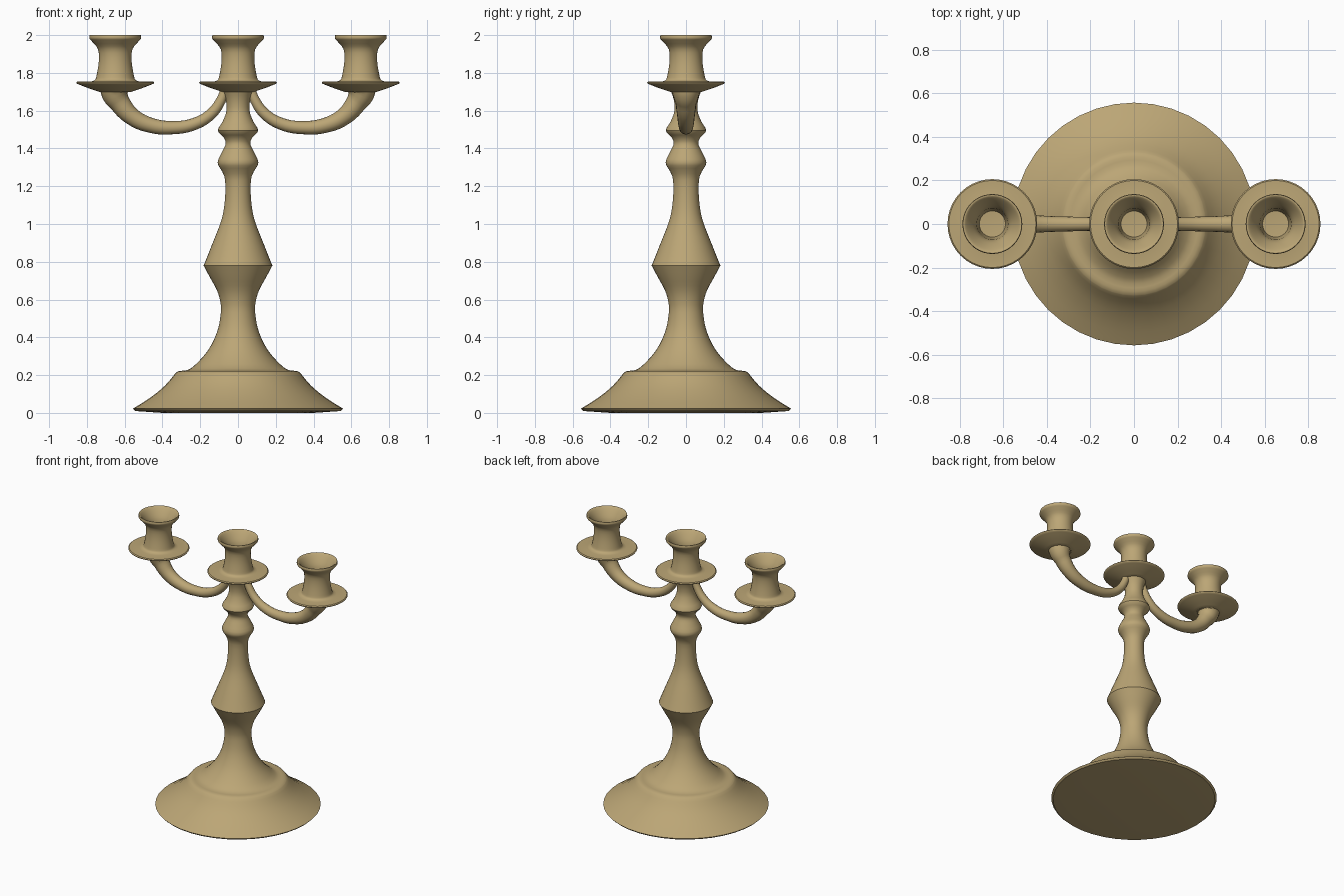
import bpy, bmesh
from math import sin, cos, pi, radians

if "Cube" in bpy.data.objects:
    bpy.data.objects.remove(bpy.data.objects["Cube"])

brass = bpy.data.materials.new("aged_brass")
brass.diffuse_color = (0.50, 0.38, 0.18, 1)
brass.use_nodes = True
brass.node_tree.nodes["Principled BSDF"].inputs["Base Color"].default_value = brass.diffuse_color
SIDES = 40


def smooth_run(pts, steps=3):
    """Catmull-Rom curve through the points of one profile run."""
    if len(pts) < 3:
        return list(pts)
    p = [pts[0]] + list(pts) + [pts[-1]]
    out = []
    for i in range(1, len(p) - 2):
        for s in range(steps):
            t = s / steps
            out.append(tuple(
                0.5 * (2 * b + (c - a) * t + (2 * a - 5 * b + 4 * c - d) * t * t
                       + (3 * b - a - 3 * c + d) * t ** 3)
                for a, b, c, d in zip(p[i - 1], p[i], p[i + 1], p[i + 2])))
    return out + [pts[-1]]


def finish(obj):
    obj.data.materials.clear()
    obj.data.materials.append(brass)
    bpy.ops.object.select_all(action='DESELECT')
    obj.select_set(True)
    bpy.context.view_layer.objects.active = obj
    bpy.ops.object.shade_smooth_by_angle(angle=radians(40))


def lathe(name, runs, x=0):
    """Closed turned part; runs go from bottom axis to top axis."""
    profile = []
    for run in runs:
        for q in smooth_run(run):
            if not profile or q != profile[-1]:
                profile.append(q)
    bm = bmesh.new()
    rings = []
    for r, z in profile:
        if r < 1e-5:
            rings.append([bm.verts.new((0, 0, z))] * SIDES)
        else:
            rings.append([bm.verts.new((r * cos(2 * pi * k / SIDES), r * sin(2 * pi * k / SIDES), z))
                          for k in range(SIDES)])
    for a, b in zip(rings, rings[1:]):
        for k in range(SIDES):
            n = (k + 1) % SIDES
            bm.faces.new(list(dict.fromkeys((a[k], a[n], b[n], b[k]))))
    bmesh.ops.recalc_face_normals(bm, faces=bm.faces)
    me = bpy.data.meshes.new(name)
    bm.to_mesh(me)
    bm.free()
    obj = bpy.data.objects.new(name, me)
    obj.location.x = x
    bpy.context.collection.objects.link(obj)
    finish(obj)


# Foot and turned stem
lathe("base_and_stem", [
    [(0, 0.0), (0.40, 0.0)],
    [(0.40, 0.0), (0.545, 0.01)],
    [(0.545, 0.01), (0.557, 0.022)],
    [(0.557, 0.022), (0.465, 0.08), (0.386, 0.145), (0.33, 0.212)],
    [(0.33, 0.212), (0.31, 0.222), (0.25, 0.235), (0.163, 0.325), (0.11, 0.43), (0.091, 0.53),
     (0.094, 0.59), (0.112, 0.65), (0.15, 0.72), (0.182, 0.78)],
    [(0.182, 0.78), (0.138, 0.89), (0.088, 1.02), (0.07, 1.12), (0.068, 1.23), (0.085, 1.28),
     (0.108, 1.325), (0.085, 1.38), (0.065, 1.425), (0.077, 1.46), (0.107, 1.495),
     (0.08, 1.545), (0.061, 1.60), (0.065, 1.66), (0.085, 1.715)],
    [(0.085, 1.715), (0, 1.715)],
])

# Drip pan with hollow candle cup
CUP = [
    [(0, 1.70), (0.085, 1.70)],
    [(0.085, 1.70), (0.15, 1.722), (0.203, 1.743)],
    [(0.203, 1.743), (0.206, 1.749), (0.20, 1.755)],
    [(0.20, 1.755), (0.13, 1.754)],
    [(0.13, 1.754), (0.108, 1.762), (0.099, 1.785), (0.087, 1.86), (0.091, 1.925),
     (0.122, 1.965), (0.137, 1.983), (0.135, 2.0)],
    [(0.135, 2.0), (0.125, 1.997), (0.10, 1.965), (0.076, 1.92), (0.068, 1.86), (0.06, 1.81)],
    [(0.06, 1.81), (0, 1.805)],
]
for name, x in (("left_cup", -0.65), ("centre_cup", 0), ("right_cup", 0.65)):
    lathe(name, CUP, x)

# Curved arms, thickening toward the outer cups: (x, z, radius)
ARM = [(0.065, 1.72, 0.024), (0.09, 1.655, 0.026), (0.14, 1.585, 0.029), (0.23, 1.53, 0.032),
       (0.35, 1.51, 0.035), (0.46, 1.522, 0.040), (0.56, 1.568, 0.046), (0.625, 1.64, 0.055),
       (0.65, 1.69, 0.072), (0.65, 1.715, 0.085)]
for name, side in (("left_arm", -1), ("right_arm", 1)):
    cu = bpy.data.curves.new(name, 'CURVE')
    cu.dimensions = '3D'
    cu.bevel_depth = 1
    cu.bevel_resolution = 6
    cu.resolution_u = 5
    cu.use_fill_caps = True
    sp = cu.splines.new('BEZIER')
    sp.bezier_points.add(len(ARM) - 1)
    for bp, (x, z, r) in zip(sp.bezier_points, ARM):
        bp.co = (side * x, 0, z)
        bp.radius = r
        bp.handle_left_type = bp.handle_right_type = 'AUTO'
    obj = bpy.data.objects.new(name, cu)
    bpy.context.collection.objects.link(obj)
    bpy.ops.object.select_all(action='DESELECT')
    obj.select_set(True)
    bpy.context.view_layer.objects.active = obj
    bpy.ops.object.convert(target='MESH')
    finish(bpy.context.view_layer.objects.active)
